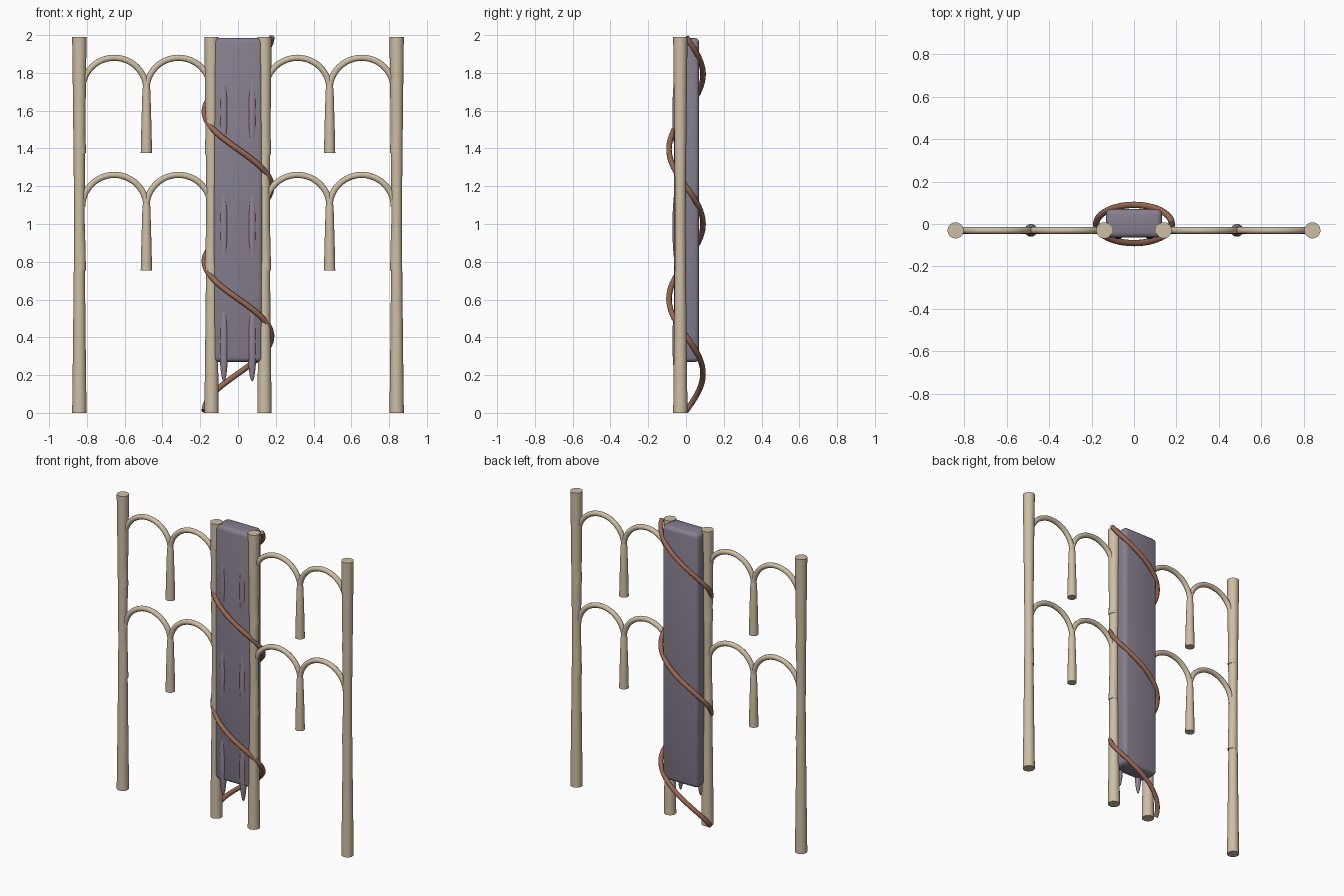
import bpy, bmesh, math

if "Cube" in bpy.data.objects:
    bpy.data.objects.remove(bpy.data.objects["Cube"])


def material(name, rgb):
    m = bpy.data.materials.new(name)
    m.diffuse_color = (*rgb, 1)
    m.use_nodes = True
    m.node_tree.nodes["Principled BSDF"].inputs["Base Color"].default_value = m.diffuse_color
    return m


BONE = material("pale_wood", (0.62, 0.52, 0.37))
SLATE = material("slate_purple", (0.24, 0.21, 0.27))
SPOT = material("spindle_purple", (0.29, 0.23, 0.29))
VINE = material("red_brown", (0.32, 0.14, 0.09))
PY = -0.03  # depth of the railing plane


def finish(obj, mat):
    obj.data.materials.append(mat)
    bpy.ops.object.select_all(action='DESELECT')
    obj.select_set(True)
    bpy.context.view_layer.objects.active = obj
    bpy.ops.object.shade_smooth_by_angle(angle=math.radians(40))
    return obj


def lathe(name, x, y, profile, mat, sides=20):
    """Closed turned post from (radius, z) pairs, bottom to top."""
    bm = bmesh.new()
    rings = []
    for r, z in profile:
        rings.append([bm.verts.new((x + r * math.cos(2 * math.pi * i / sides),
                                    y + r * math.sin(2 * math.pi * i / sides), z))
                      for i in range(sides)])
    for a, b in zip(rings, rings[1:]):
        for i in range(sides):
            j = (i + 1) % sides
            bm.faces.new((a[i], a[j], b[j], b[i]))
    bm.faces.new(rings[0][::-1])
    bm.faces.new(rings[-1])
    mesh = bpy.data.meshes.new(name)
    bm.to_mesh(mesh)
    bm.free()
    obj = bpy.data.objects.new(name, mesh)
    bpy.context.collection.objects.link(obj)
    return finish(obj, mat)


def tube(name, points, radius, mat):
    """Round tube along a path, converted to mesh."""
    cu = bpy.data.curves.new(name, 'CURVE')
    cu.dimensions = '3D'
    cu.bevel_depth = radius
    cu.bevel_resolution = 3
    cu.use_fill_caps = True
    sp = cu.splines.new('POLY')
    sp.points.add(len(points) - 1)
    for p, co in zip(sp.points, points):
        p.co = (*co, 1)
    obj = bpy.data.objects.new(name, cu)
    bpy.context.collection.objects.link(obj)
    bpy.ops.object.select_all(action='DESELECT')
    obj.select_set(True)
    bpy.context.view_layer.objects.active = obj
    bpy.ops.object.convert(target='MESH')
    return finish(bpy.context.view_layer.objects.active, mat)


# Waisted posts: two outer, two beside the slab
for x in (-0.84, -0.14, 0.14, 0.84):
    lathe("post", x, PY, [(0.038, 0), (0.034, 0.33), (0.029, 0.8), (0.028, 1.0),
                          (0.029, 1.2), (0.034, 1.67), (0.038, 1.99)], BONE)

# Arcades: two tiers of twin arches with hanging drops on each side
R = 0.17
for side in (-1, 1):
    for base in (1.71, 1.09):
        for cx in (0.315, 0.655):
            arc = [(side * (cx + R * math.cos(math.pi * i / 24)), PY,
                    base + R * math.sin(math.pi * i / 24)) for i in range(25)]
            tube("arch", arc, 0.017, BONE)
        for x in (0.145, 0.485, 0.835):
            lathe("hanging_drop", side * x, PY,
                  [(0.03, base - 0.335), (0.027, base - 0.2), (0.021, base),
                   (0.012, base + 0.05)], BONE, 16)

# Rounded central slab
bpy.ops.mesh.primitive_cube_add(size=1, location=(0, 0.003, 1.127))
slab = bpy.context.object
slab.name = "central_slab"
slab.scale = (0.265, 0.134, 1.715)
bpy.ops.object.transform_apply(location=False, rotation=False, scale=True)
bev = slab.modifiers.new("rounding", 'BEVEL')
bev.width = 0.025
bev.segments = 3
bpy.ops.object.modifier_apply(modifier="rounding")
finish(slab, SLATE)

# Spindle inlays on the slab front
for x in (-0.075, 0.075):
    for z in (0.38, 0.985, 1.59):
        bpy.ops.mesh.primitive_uv_sphere_add(segments=16, ring_count=12, radius=1,
                                             location=(x, -0.05, z))
        spindle = bpy.context.object
        spindle.name = "spindle_inlay"
        spindle.scale = (0.024, 0.022, 0.215)
        finish(spindle, SPOT)

# Vine winding two and a half turns up around the centre
N = 120
path = []
for i in range(N + 1):
    t = i / N
    a = math.pi - 5 * math.pi * t
    path.append((0.178 * math.cos(a), 0.09 * math.sin(a), 0.01 + 1.98 * t))
tube("winding_vine", path, 0.015, VINE)
